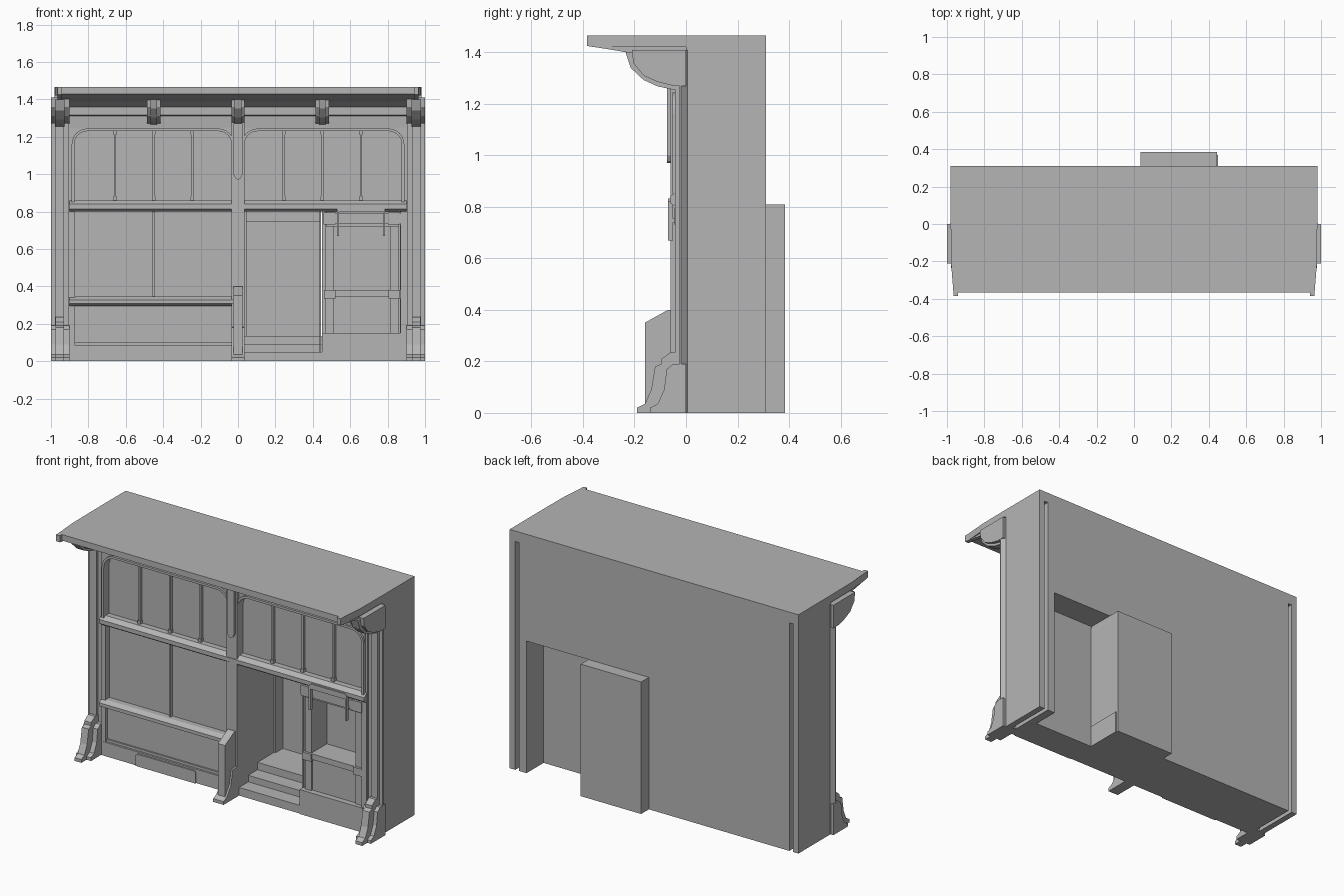
import bpy, bmesh
from math import cos, sin, pi

cube = bpy.data.objects.get("Cube")
if cube:
    bpy.data.objects.remove(cube, do_unlink=True)

GREY = (0.46, 0.46, 0.46, 1)
mat = bpy.data.materials.new("plain grey")
mat.use_nodes = True
mat.diffuse_color = GREY
mat.node_tree.nodes["Principled BSDF"].inputs["Base Color"].default_value = GREY


def prism(name, pts, a, b, place):
    """Extrude a closed 2D profile from a to b; place maps (u, v, depth) to xyz."""
    bm = bmesh.new()
    face = bm.faces.new([bm.verts.new(place(u, v, a)) for u, v in pts])
    ext = bmesh.ops.extrude_face_region(bm, geom=[face])["geom"]
    shift = [q - p for p, q in zip(place(0, 0, a), place(0, 0, b))]
    bmesh.ops.translate(bm, vec=shift, verts=[v for v in ext if isinstance(v, bmesh.types.BMVert)])
    bmesh.ops.recalc_face_normals(bm, faces=bm.faces)
    mesh = bpy.data.meshes.new(name)
    bm.to_mesh(mesh)
    bm.free()
    mesh.materials.append(mat)
    ob = bpy.data.objects.new(name, mesh)
    bpy.context.collection.objects.link(ob)
    return ob


def along_x(name, pts, x0, x1):
    return prism(name, pts, x0, x1, lambda y, z, x: (x, y, z))


def along_y(name, pts, y0, y1):
    return prism(name, pts, y0, y1, lambda x, z, y: (x, y, z))


def along_z(name, pts, z0, z1):
    return prism(name, pts, z0, z1, lambda x, y, z: (x, y, z))


def box(name, x0, x1, y0, y1, z0, z1):
    return along_z(name, [(x0, y0), (x1, y0), (x1, y1), (x0, y1)], z0, z1)


def cut(ob, cutter):
    mod = ob.modifiers.new("cut", 'BOOLEAN')
    mod.operation, mod.solver, mod.object = 'DIFFERENCE', 'EXACT', cutter
    bpy.context.view_layer.objects.active = ob
    bpy.ops.object.modifier_apply(modifier=mod.name)
    bpy.data.objects.remove(cutter, do_unlink=True)


# Main building mass with doorway, kiosk niche, rear recess and rear slots
body = box("building_body", -.98, .98, 0, .31, 0, 1.465)
cut(body, box("doorway_cut", .035, .45, -.1, .4, -.1, .80))
cut(body, box("rear_recess_cut", .44, .865, .145, .4, -.1, .81))
cut(body, box("kiosk_cut", .445, .865, -.1, .13, -.1, .80))
for s in (-1, 1):
    cut(body, box("rear_slot_cut", s * .93 - .012, s * .93 + .012, .02, .4, -.1, 1.40))

# Doorway porch behind the wall
box("porch_back", .035, .445, .37, .385, 0, .81)
box("porch_left_wall", .035, .045, .30, .37, 0, .81)
box("porch_right_wall", .435, .445, .0, .37, 0, .81)
box("porch_ceiling", .045, .435, .30, .37, .80, .81)
box("porch_lintel", .045, .435, .35, .37, .745, .80)
for i, z in enumerate((.05, .09, .135)):
    box(f"step_{i + 1}", .035, .45, -.04 + .09 * i, .37, 0, z)

# Kiosk beside the door
box("kiosk_base", .45, .875, -.045, .13, 0, .15)
box("kiosk_counter", .47, .85, -.01, .13, .15, .37)
box("kiosk_counter_top", .50, .82, -.025, .13, .345, .38)
box("kiosk_header", .47, .86, -.03, .13, .72, .80)
box("kiosk_cornice", .455, .87, -.045, 0, .735, .79)
for x in (.49, .835):
    box("kiosk_post", x - .022, x + .022, -.02, .13, .15, .80)
    box("kiosk_post_cap", x - .032, x + .032, -.045, .02, .73, .795)
    box("kiosk_post_block", x - .03, x + .03, -.035, .02, .335, .38)
for x in (.535, .78):
    box("kiosk_rail_leg", x - .006, x + .006, -.07, -.05, .67, .82)
    box("kiosk_rail_tie", x - .006, x + .006, -.07, 0, .74, .755)
along_y("kiosk_rail", [(.529, .80), (.529, .82), (.545, .832), (.77, .832),
                       (.786, .82), (.786, .80)], -.07, -.058)


# Arched window surrounds
def arch(name, x0, x1, inset, top, y0, y1, outer=None):
    r, z0 = .07, .85
    a, b, h = x0 + inset, x1 - inset, 1.245 - inset

    def curve(a, b, h, r):
        arc = [i * pi / 12 for i in range(7)]
        return ([(a, z0)] + [(a + r - r * cos(t), h - r + r * sin(t)) for t in arc]
                + [(b - r + r * sin(t), h - r + r * cos(t)) for t in arc] + [(b, z0)])
    inner = curve(a, b, h, r)
    if top:
        rim = [(x1, z0), (x1, top), (x0, top), (x0, z0)]
    else:
        rim = curve(a - .014, b + .014, h + .014, r + .014)[::-1]
    return along_y(name, inner + rim, y0, y1)


for s in (-1, 1):
    x0, x1 = sorted((s * .02, s * .89))
    arch("window_surround", x0, x1, .015, 1.32, -.04, .0)
    arch("window_moulding", x0, x1, .015, None, -.052, .0)
    for x in (.245, .45, .658):
        box("window_mullion", s * x - .006, s * x + .006, -.018, 0, .85, 1.235)
        for z in (.87, 1.222):
            box("mullion_block", s * x - .01, s * x + .01, -.022, 0, z - .01, z + .01)

# Horizontal rails
RAIL = [(.02, 0), (-.04, 0), (-.062, .015), (-.062, .04), (-.035, .06), (.02, .06)]


def rail(name, x0, x1, z, k=1.0):
    along_x(name, [(y, z + dz * k) for y, dz in RAIL], x0, x1)


rail("mid_rail", -.90, .90, .80)
rail("sill_rail", -.90, -.03, .295, .83)

# Lower left panel, riser and kick board
box("lower_mullion", -.456, -.444, -.018, 0, .345, .80)
box("stall_riser", -.89, -.03, -.02, 0, .085, .30)
box("riser_foot", -.89, -.03, -.03, 0, .08, .10)
box("kick_board", -.89, -.03, -.042, 0, 0, .085)
along_y("kick_plate", [(-.66, 0), (-.66, .065), (-.65, .075), (-.265, .075),
                       (-.255, .065), (-.255, 0)], -.05, -.04)
box("lower_left_jamb", -.90, -.872, -.04, 0, 0, .82)
box("lower_right_jamb", .868, .90, -.04, .02, 0, .82)

# Fascia, cornice and roof front
along_x("fascia", [(0, 1.25), (-.04, 1.25), (-.045, 1.31), (-.06, 1.315), (-.06, 1.36),
                   (0, 1.40)], -.90, .90)
along_x("cornice", [(0, 1.465), (-.365, 1.465), (-.365, 1.428), (-.30, 1.418), (-.20, 1.40),
                    (-.12, 1.385), (-.06, 1.36), (0, 1.36)], -.945, .945)
END = [(0, 1.465), (-.385, 1.465), (-.385, 1.425), (-.30, 1.412), (-.23, 1.40), (0, 1.40)]
for s in (-1, 1):
    along_x("cornice_end", END, s * .94, s * .966)
    along_z("roof_edge", [(s * .94, 0), (s * .98, 0), (s * .978, -.21), (s * .966, -.36),
                          (s * .94, -.36)], 1.42, 1.465)

# Curved brackets under the cornice
BRACKET = [(0, 1.41), (-.21, 1.41), (-.205, 1.36), (-.165, 1.31), (-.11, 1.285),
           (-.05, 1.27), (0, 1.27)]
RIB = [(0, 1.40), (-.235, 1.40), (-.215, 1.34), (-.165, 1.293), (-.11, 1.268),
       (-.05, 1.255), (0, 1.255)]
for x in (-.45, 0, .45):
    along_x("bracket", [(y * .85, z) for y, z in BRACKET], x - .036, x + .036)
    along_x("bracket_rib", [(y * .85, z + .01) for y, z in RIB], x - .018, x + .018)
for s in (-1, 1):
    along_x("end_bracket", BRACKET, s * .90, s)
    along_x("end_bracket_rib", RIB, s * .928, s * .978)

# Outer pilasters with flared feet
TOE = [(0, 0), (-.14, 0), (-.14, .02), (-.11, .035), (-.085, .09), (-.075, .17),
       (-.05, .19), (0, .19)]
FOOT = [(0, 0), (-.19, 0), (-.19, .02), (-.16, .035), (-.135, .09), (-.12, .18),
        (-.095, .19), (-.095, .21), (-.06, .235), (0, .235)]
for s in (-1, 1):
    along_z("pilaster", [(s * .90, .0), (s * .90, -.025), (s, -.025), (s, -.02),
                         (s * .98, .005), (s * .95, .01)], 0, 1.41)
    box("pilaster_rib", *sorted((s * .932, s * .978)), -.042, 0, 0, 1.40)
    box("pilaster_inner_strip", *sorted((s * .875, s * .905)), -.035, 0, .0, 1.32)
    along_x("pilaster_toe", TOE, s * .90, s)
    along_x("pilaster_foot", FOOT, s * .93, s * .976)

# Central post, its pendant and its tall foot
box("central_post", -.035, .035, -.06, .0, 0, 1.30)
along_y("post_pendant", [(-.025, 1.27), (.025, 1.27), (.025, 1.0), (.014, .978), (0, .97),
                         (-.014, .978), (-.025, 1.0)], -.073, -.05)
along_x("post_foot_slab", [(0, 0), (-.16, 0), (-.16, .35), (-.07, .40), (0, .40)], -.024, .024)
along_x("post_toe", [(0, 0), (-.19, 0), (-.19, .02), (-.16, .035), (-.12, .09), (-.10, .18),
                     (0, .19)], -.035, .035)
